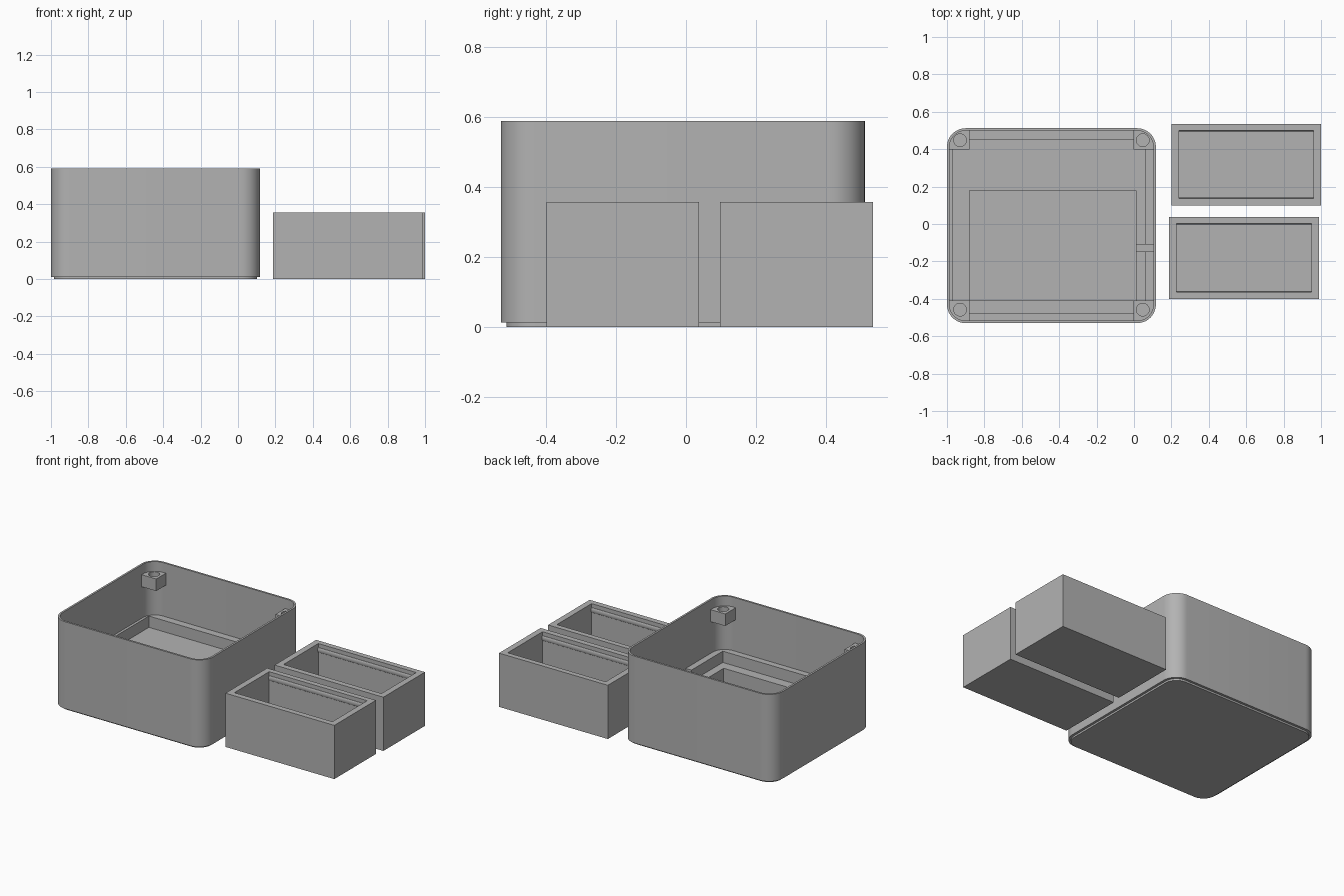
import bpy, bmesh, math

if "Cube" in bpy.data.objects:
    bpy.data.objects.remove(bpy.data.objects["Cube"])

gray = bpy.data.materials.new("plain gray")
gray.diffuse_color = (0.45, 0.45, 0.45, 1)
gray.use_nodes = True
gray.node_tree.nodes["Principled BSDF"].inputs["Base Color"].default_value = gray.diffuse_color


def prism(name, x0, x1, y0, y1, z0, z1, r=0.0, seg=12):
    """Upright block with optionally rounded vertical corners."""
    pts = []
    if r:
        corners = [(x1 - r, y1 - r), (x0 + r, y1 - r), (x0 + r, y0 + r), (x1 - r, y0 + r)]
        for k, (cx, cy) in enumerate(corners):
            for i in range(seg + 1):
                a = math.pi / 2 * (k + i / seg)
                pts.append((cx + r * math.cos(a), cy + r * math.sin(a)))
    else:
        pts = [(x0, y0), (x1, y0), (x1, y1), (x0, y1)]
    bm = bmesh.new()
    base = bm.faces.new([bm.verts.new((x, y, z0)) for x, y in pts])
    top = bmesh.ops.extrude_face_region(bm, geom=[base])["geom"]
    bmesh.ops.translate(bm, vec=(0, 0, z1 - z0),
                        verts=[v for v in top if isinstance(v, bmesh.types.BMVert)])
    bmesh.ops.recalc_face_normals(bm, faces=bm.faces)
    mesh = bpy.data.meshes.new(name)
    bm.to_mesh(mesh)
    bm.free()
    mesh.materials.append(gray)
    ob = bpy.data.objects.new(name, mesh)
    bpy.context.collection.objects.link(ob)
    return ob


def combine(ob, tool, op="DIFFERENCE"):
    """Apply a boolean and discard the helper."""
    mod = ob.modifiers.new("cut", "BOOLEAN")
    mod.object, mod.operation, mod.solver = tool, op, "EXACT"
    bpy.context.view_layer.objects.active = ob
    bpy.ops.object.modifier_apply(modifier=mod.name)
    bpy.data.objects.remove(tool)


def smooth(ob):
    bpy.ops.object.select_all(action="DESELECT")
    ob.select_set(True)
    bpy.context.view_layer.objects.active = ob
    bpy.ops.object.shade_smooth_by_angle(angle=math.radians(30))


# Large case: rounded body on a slightly inset base lip
X0, X1, Y0, Y1, W = -1.0, 0.117, -0.53, 0.512, 0.013
case = prism("case", X0, X1, Y0, Y1, 0.012, 0.59, 0.1)
combine(case, prism("lip", X0 + 0.016, X1 - 0.016, Y0 + 0.016, Y1 - 0.016, 0, 0.05, 0.084), "UNION")

# Main cavity, stepped floor, deep pocket and cable channel
for args in [(X0 + W, X1 - W, Y0 + W, Y1 - W, 0.235, 0.7, 0.1 - W),
             (-0.97, 0.062, -0.475, 0.45, 0.16, 0.3),
             (-0.88, 0.01, -0.41, 0.18, 0.06, 0.3),
             (0.0, X1 - W, -0.146, -0.11, 0.12, 0.3)]:
    combine(case, prism("cutter", *args))
smooth(case)

# Screw bosses in the four corners
e = W - 0.003
for cx, nx in ((-0.93, "left"), (0.047, "right")):
    for cy, ny in ((-0.458, "front"), (0.448, "back")):
        boss = prism(f"screw_boss_{ny}_{nx}", cx - 0.07, cx + 0.07, cy - 0.07, cy + 0.07, 0.445, 0.525)
        sx, sy = (-1 if nx == "left" else 1), (-1 if ny == "front" else 1)
        for v in boss.data.vertices:        # inner faces sit close to the screw hole
            if (v.co.x - cx) * sx < 0:
                v.co.x = cx - sx * 0.05
            if (v.co.y - cy) * sy < 0:
                v.co.y = cy - sy * 0.05
        combine(boss, prism("trim", X0 + e, X1 - e, Y0 + e, Y1 - e, 0.4, 0.6, 0.1 - e), "INTERSECT")
        combine(boss, prism("hole", cx - 0.034, cx + 0.034, cy - 0.034, cy + 0.034, 0.46, 0.6, 0.0339, 6))
        smooth(boss)


def bead(name, x0, x1, y, z, r, depth):
    """Shallow rounded rail along an inner wall."""
    bpy.ops.mesh.primitive_cylinder_add(vertices=24, radius=r, depth=x1 - x0,
                                        location=((x0 + x1) / 2, y, z), rotation=(0, math.pi / 2, 0))
    ob = bpy.context.object
    ob.name = name
    ob.scale.y = depth / r
    ob.data.materials.append(gray)
    smooth(ob)


# Two open trays with a rail on each long inner wall
for name, x, y in (("front_tray", 0.188, -0.40), ("back_tray", 0.2, 0.098)):
    tray = prism(name, x, x + 0.8, y, y + 0.437, 0, 0.357)
    combine(tray, prism("cutter", x + 0.04, x + 0.76, y + 0.037, y + 0.402, 0.04, 0.5))
    bead(name + "_front_rail", x + 0.035, x + 0.765, y + 0.037, 0.315, 0.016, 0.006)
    bead(name + "_back_rail", x + 0.035, x + 0.765, y + 0.402, 0.315, 0.016, 0.006)
